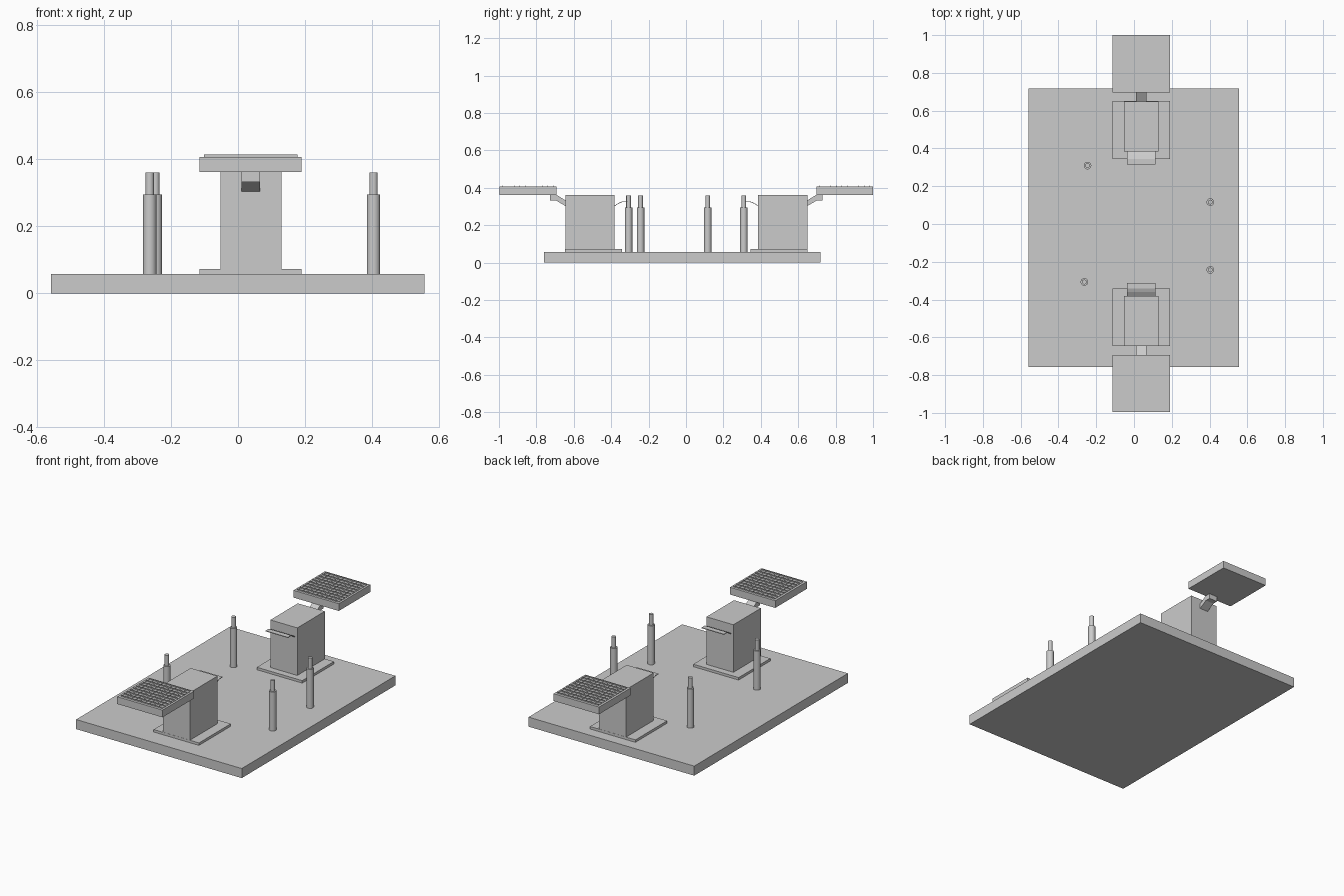
import bpy
import bmesh

if "Cube" in bpy.data.objects:
    bpy.data.objects.remove(bpy.data.objects["Cube"], do_unlink=True)

GREY = (0.6, 0.6, 0.6, 1)
grey = bpy.data.materials.new("light_grey")
grey.use_nodes = True
grey.diffuse_color = GREY
grey.node_tree.nodes["Principled BSDF"].inputs["Base Color"].default_value = GREY


def finish(name, bm):
    bmesh.ops.recalc_face_normals(bm, faces=bm.faces)
    mesh = bpy.data.meshes.new(name)
    bm.to_mesh(mesh)
    bm.free()
    mesh.materials.append(grey)
    obj = bpy.data.objects.new(name, mesh)
    bpy.context.collection.objects.link(obj)
    return obj


def add_box(bm, x, y, z):
    verts = bmesh.ops.create_cube(bm, size=1)["verts"]
    for v in verts:
        v.co = [(r[0] + r[1]) / 2 + c * (r[1] - r[0]) for r, c in zip((x, y, z), v.co)]


def box(name, x, y, z):
    bm = bmesh.new()
    add_box(bm, x, y, z)
    return finish(name, bm)


def extrude_side(name, profile, x):
    """Extrude a (y, z) outline across the x range."""
    bm = bmesh.new()
    face = bm.faces.new([bm.verts.new((x[0], y, z)) for y, z in profile])
    moved = bmesh.ops.extrude_face_region(bm, geom=[face])["geom"]
    new = [v for v in moved if isinstance(v, bmesh.types.BMVert)]
    bmesh.ops.translate(bm, verts=new, vec=(x[1] - x[0], 0, 0))
    return finish(name, bm)


def post(name, x, y):
    """Stepped round pin: thick shaft with a thinner tip."""
    bm = bmesh.new()
    for radius, low, high in ((0.02, 0.055, 0.295), (0.0125, 0.295, 0.36)):
        made = bmesh.ops.create_cone(bm, cap_ends=True, segments=24, radius1=radius,
                                     radius2=radius, depth=high - low)
        bmesh.ops.translate(bm, verts=made["verts"], vec=(x, y, (low + high) / 2))
    obj = finish(name, bm)
    bpy.ops.object.select_all(action="DESELECT")
    obj.select_set(True)
    bpy.context.view_layer.objects.active = obj
    bpy.ops.object.shade_smooth_by_angle()


def station(label, s):
    """Tower with foot, ledge, bracket and ribbed tray; s is the y direction."""
    wide = (-0.115, 0.19)

    def span(a, b):
        return sorted((s * a + 0.002, s * b + 0.002))

    def outline(points):
        return [(s * y + 0.002, z) for y, z in points]

    box(label + "_foot_plate", wide, span(0.343, 0.648), (0.055, 0.073))
    box(label + "_tower", (-0.052, 0.129), span(0.383, 0.647), (0.073, 0.362))

    # Bent thin ledge on the inner face
    top = [(0.385, 0.304), (0.363, 0.319), (0.343, 0.327), (0.314, 0.327)]
    under = [(y, z - 0.004) for y, z in reversed(top)]
    extrude_side(label + "_ledge", outline(top + under), (-0.036, 0.114))

    # Angled bracket carrying the tray
    bracket = [(0.645, 0.302), (0.697, 0.332), (0.728, 0.332),
               (0.728, 0.364), (0.697, 0.364), (0.645, 0.332)]
    extrude_side(label + "_bracket", outline(bracket), (0.011, 0.065))

    # Tray with tall cross ribs and low lengthwise ribs
    box(label + "_tray", wide, span(0.695, 0.998), (0.362, 0.406))
    bm = bmesh.new()
    for i in range(10):
        y = 0.711 + i * 0.03
        add_box(bm, (-0.101, 0.177), span(y - 0.001, y + 0.001), (0.405, 0.413))
        x = -0.1 + i * 0.0307
        add_box(bm, (x - 0.001, x + 0.001), span(0.711, 0.981), (0.405, 0.408))
    finish(label + "_tray_ribs", bm)


box("base_plate", (-0.558, 0.556), (-0.758, 0.718), (0, 0.058))
station("front", -1)
station("back", 1)
post("front_right_post", -0.263, -0.307)
post("back_right_post", -0.246, 0.309)
post("front_left_post", 0.404, -0.243)
post("back_left_post", 0.404, 0.116)
